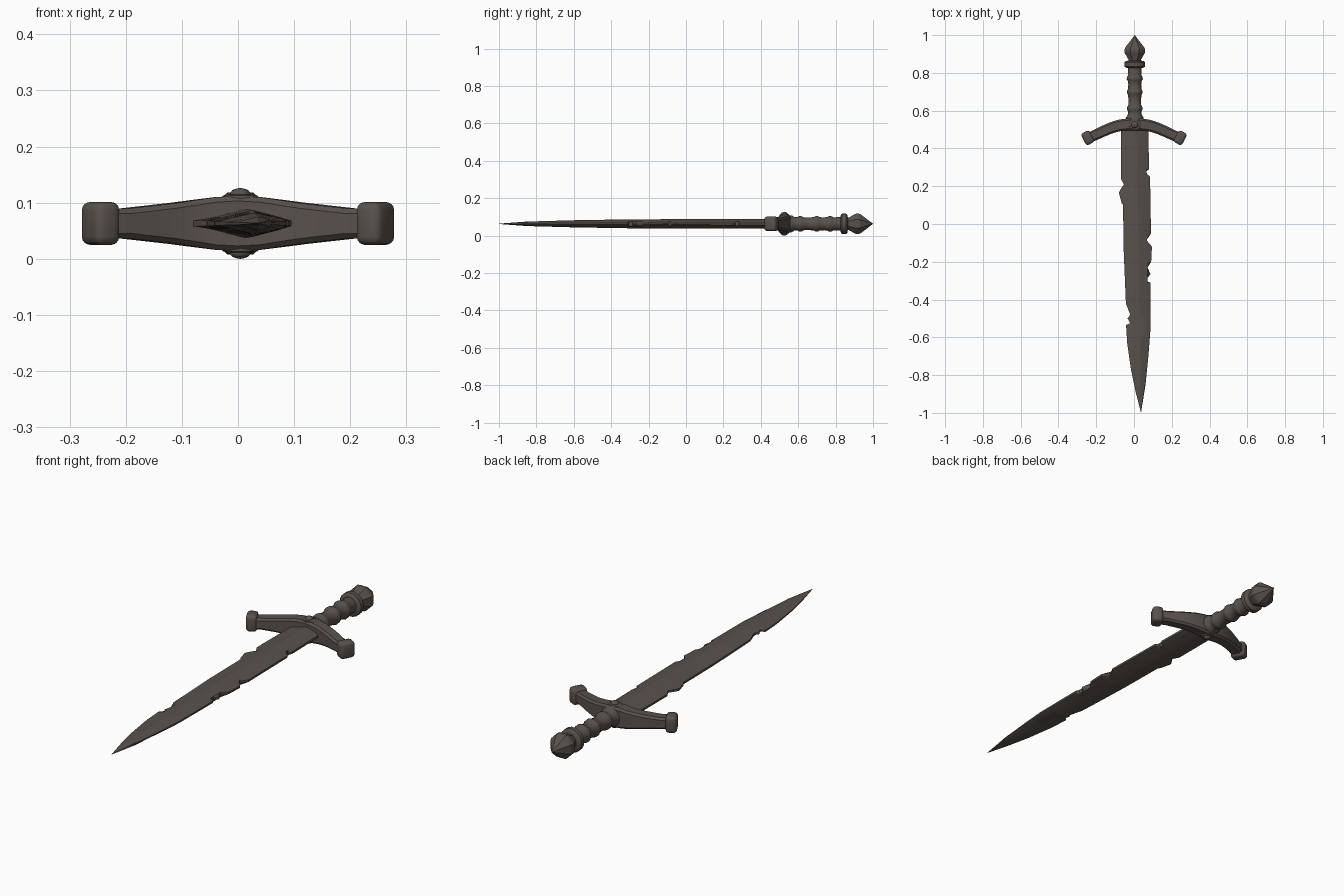
import bpy, bmesh, math
from mathutils import Vector, Matrix

cube = bpy.data.objects.get("Cube")
if cube:
    bpy.data.objects.remove(cube, do_unlink=True)

MID = 0.063   # height of the dagger's central plane
AXIS = 0.004  # x of the hilt axis

metal = bpy.data.materials.new("aged dark iron")
metal.use_nodes = True
colour = (0.1, 0.083, 0.073, 1)
metal.diffuse_color = colour
metal.node_tree.nodes["Principled BSDF"].inputs["Base Color"].default_value = colour


def finish(name, bm, angle=35):
    bmesh.ops.remove_doubles(bm, verts=bm.verts, dist=0.0002)
    bmesh.ops.recalc_face_normals(bm, faces=bm.faces)
    mesh = bpy.data.meshes.new(name)
    bm.to_mesh(mesh)
    bm.free()
    mesh.materials.append(metal)
    ob = bpy.data.objects.new(name, mesh)
    bpy.context.collection.objects.link(ob)
    bpy.ops.object.select_all(action='DESELECT')
    ob.select_set(True)
    bpy.context.view_layer.objects.active = ob
    bpy.ops.object.shade_smooth_by_angle(angle=math.radians(angle))
    return ob


def loft(name, sections, angle=35):
    """Skin a list of closed sections and cap both ends."""
    bm = bmesh.new()
    rings = [[bm.verts.new(p) for p in s] for s in sections]
    n = len(rings[0])
    for a, b in zip(rings, rings[1:]):
        for i in range(n):
            j = (i + 1) % n
            bm.faces.new((a[i], a[j], b[j], b[i]))
    bm.faces.new(rings[0])
    bm.faces.new(rings[-1])
    return finish(name, bm, angle)


def sample(points, t):
    """Piecewise linear lookup in (t, value) pairs sorted by t."""
    for (t0, v0), (t1, v1) in zip(points, points[1:]):
        if t <= t1:
            return v0 + (v1 - v0) * max(0, (t - t0) / (t1 - t0))
    return points[-1][1]


def lathe(name, profile, sides, angle=35):
    """Turn a (y, radius) profile about the hilt axis."""
    ring = [math.tau * (i + 0.5) / sides for i in range(sides)]
    return loft(name, [[(AXIS + r * math.cos(a), y, MID + r * math.sin(a)) for a in ring]
                       for y, r in profile], angle)


# Blade: chipped edges as (y, x), tip first
right_edge = [(-1, .037), (-.85, .061), (-.69, .077), (-.56, .087), (-.31, .087),
              (-.305, .07), (-.285, .07), (-.265, .087), (-.23, .066), (-.2, .091),
              (-.12, .095), (-.09, .066), (-.08, .067), (-.05, .09), (.25, .085),
              (.265, .068), (.28, .066), (.29, .08), (.52, .075)]
left_edge = [(-1, .037), (-.89, .009), (-.77, -.016), (-.63, -.036), (-.535, -.042),
             (-.525, -.02), (-.5, -.034), (-.48, -.02), (-.42, -.043), (-.13, -.055),
             (.1, -.058), (.11, -.065), (.165, -.08), (.18, -.073), (.21, -.053),
             (.24, -.07), (.52, -.07)]
half_depth = [(-1, .001), (-.85, .012), (-.6, .019), (-.3, .024), (.52, .026)]
body_width = [(-1, 0), (-.85, .024), (-.56, .046), (.52, .05)]

sections = []
for y in sorted({p[0] for p in left_edge + right_edge + half_depth}):
    l, r = sample(left_edge, y), sample(right_edge, y)
    d, w = sample(half_depth, y), sample(body_width, y)
    c = .012 + .025 * (.52 - y) / 1.52
    upper = [(l, .2 * d), (c - w, .5 * d), (c, d), (c + w, .5 * d), (r, .2 * d)]
    outline = upper + [(x, -h) for x, h in reversed(upper)]
    sections.append([(x, y, MID + h) for x, h in outline])
loft("blade", sections, 25)

# Crossguard: chamfered bar swept along a drooping arc
droop = [(0, .528), (.06, .526), (.11, .514), (.17, .488), (.24, .455)]
depth = [(0, .049), (.04, .047), (.12, .036), (.2, .027), (.24, .027)]
sections = []
steps = 24
for i in range(steps + 1):
    x = .24 * (2 * i / steps - 1)
    ax = abs(x)
    y = sum(sample(droop, abs(x + o)) for o in (-.02, 0, .02)) / 3
    slope = (sample(droop, abs(x + .02)) - sample(droop, abs(x - .02))) / .04
    normal = Vector((-slope, 1, 0)).normalized()
    h, t = sample(depth, ax), .032 - .02 * ax
    k = .009
    outline = [(t, h - k), (t - k, h), (k - t, h), (-t, h - k),
               (-t, k - h), (k - t, -h), (t - k, -h), (t, k - h)]
    sections.append([Vector((x, y, MID + z)) + normal * s for s, z in outline])
loft("crossguard", sections, 40)

# Rounded blocks on the guard ends
for side, name in ((1, "left_guard_knob"), (-1, "right_guard_knob")):
    bm = bmesh.new()
    bmesh.ops.create_cube(bm, size=1)
    bmesh.ops.scale(bm, vec=(.05, .07, .077), verts=bm.verts)
    bmesh.ops.bevel(bm, geom=bm.edges[:], offset=.015, segments=3, profile=.5,
                    affect='EDGES')
    bmesh.ops.rotate(bm, verts=bm.verts, matrix=Matrix.Rotation(-side * .5, 3, 'Z'))
    bmesh.ops.translate(bm, verts=bm.verts, vec=(side * .245, .456, MID))
    finish(name, bm, 50)

# Domed studs on a flared base, above and below
for side, name in ((1, "upper_stud"), (-1, "lower_stud")):
    rings = [(.036, .044), (.03, .05), (.018, .052), (.018, .055), (.014, .0595),
             (.007, .062), (.001, .063)]
    loft(name, [[(AXIS + r * math.cos(math.tau * i / 12),
                  .526 + min(r, .026) * math.sin(math.tau * i / 12),
                  MID + side * h) for i in range(12)] for r, h in rings], 45)

# Grip with swelling ridges
lathe("grip", [(.53, .048), (.565, .046), (.58, .037), (.595, .036), (.605, .042),
               (.617, .042), (.63, .035), (.66, .034), (.685, .037), (.695, .043),
               (.705, .042), (.715, .036), (.74, .035), (.758, .038), (.767, .044),
               (.777, .042), (.79, .035), (.84, .038)], 16, 50)

# Collar and pointed, faceted pommel
lathe("collar", [(.826, .035), (.828, .049), (.834, .056), (.855, .056), (.862, .05),
                 (.865, .035)], 16, 40)
lathe("pommel", [(.86, .036), (.872, .037), (.906, .058), (.922, .06), (.935, .054),
                 (.988, .01), (1, .001)], 8, 30)
